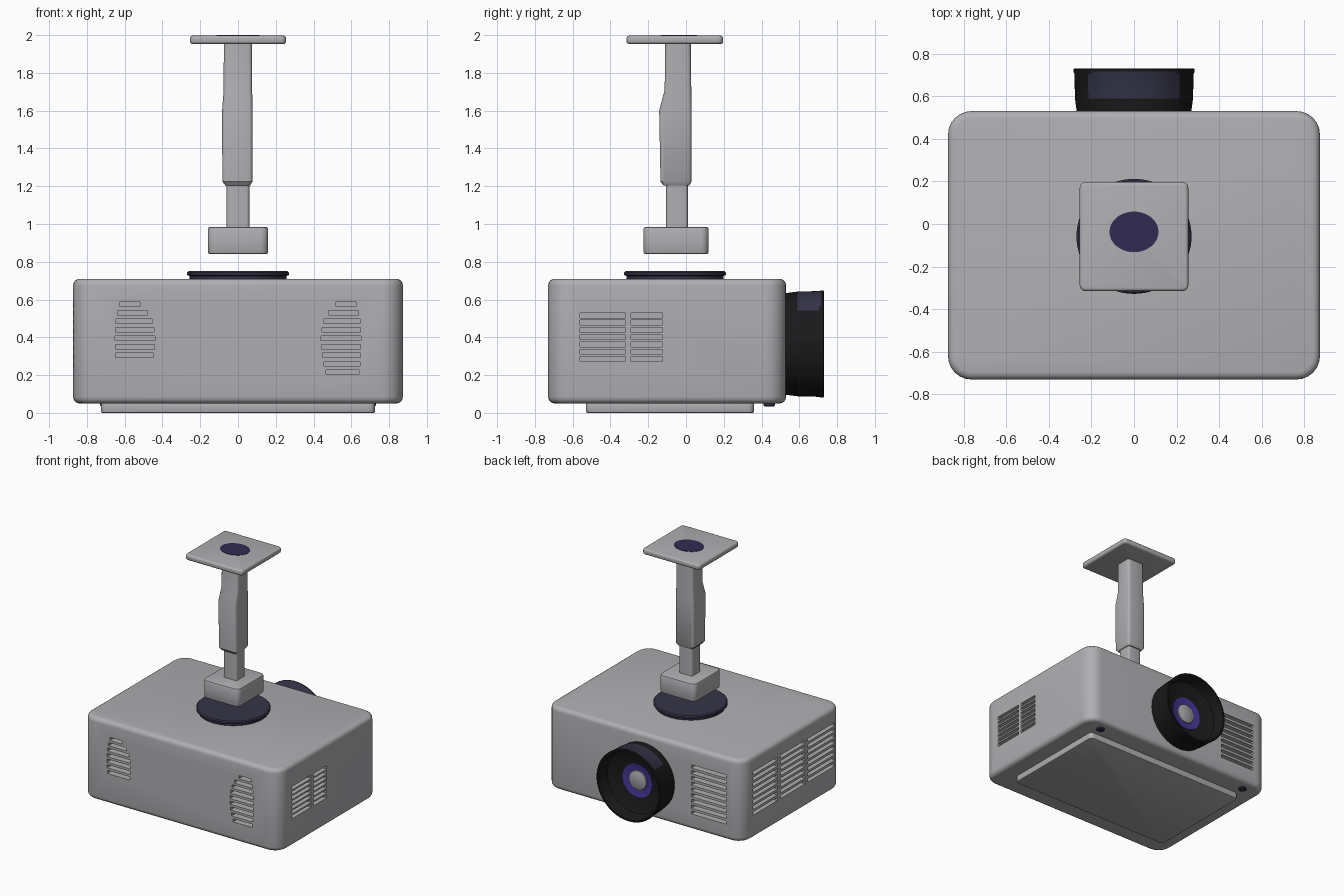
import bpy, bmesh, math
from mathutils import Matrix

if "Cube" in bpy.data.objects:
    bpy.data.objects.remove(bpy.data.objects["Cube"])


def material(name, rgb):
    m = bpy.data.materials.new(name)
    m.diffuse_color = (*rgb, 1)
    m.use_nodes = True
    m.node_tree.nodes["Principled BSDF"].inputs["Base Color"].default_value = m.diffuse_color
    return m


GREY = material("casing grey", (0.43, 0.43, 0.45))
PLUM = material("dark plum", (0.032, 0.024, 0.085))
SLATE = material("dark slate", (0.035, 0.034, 0.065))
BLACK = material("lens black", (0.010, 0.010, 0.011))
INDIGO = material("iris indigo", (0.055, 0.035, 0.30))
GLASS = material("lens glass grey", (0.36, 0.36, 0.39))


def finish(name, bm, mats, angle=35):
    bmesh.ops.remove_doubles(bm, verts=bm.verts, dist=1e-5)
    bmesh.ops.recalc_face_normals(bm, faces=bm.faces)
    me = bpy.data.meshes.new(name)
    bm.to_mesh(me)
    bm.free()
    ob = bpy.data.objects.new(name, me)
    bpy.context.collection.objects.link(ob)
    for m in mats:
        me.materials.append(m)
    smooth(ob, angle)
    return ob


def smooth(ob, angle=35):
    bpy.ops.object.select_all(action='DESELECT')
    ob.select_set(True)
    bpy.context.view_layer.objects.active = ob
    bpy.ops.object.shade_smooth_by_angle(angle=math.radians(angle))


def loft(name, rings, mat, n=6):
    """Skin rounded rectangles given as (z, x0, x1, y0, y1, corner radius)."""
    bm = bmesh.new()
    loops = []
    for z, x0, x1, y0, y1, r in rings:
        loop = []
        corners = ((x1 - r, y1 - r), (x0 + r, y1 - r), (x0 + r, y0 + r), (x1 - r, y0 + r))
        for q, (cx, cy) in enumerate(corners):
            for i in range(n + 1):
                a = math.pi / 2 * (q + i / n)
                loop.append(bm.verts.new((cx + r * math.cos(a), cy + r * math.sin(a), z)))
        loops.append(loop)
    for a, b in zip(loops, loops[1:]):
        for i in range(len(a)):
            j = (i + 1) % len(a)
            bm.faces.new((a[i], a[j], b[j], b[i]))
    bm.faces.new(loops[0][::-1])
    bm.faces.new(loops[-1])
    return finish(name, bm, [mat])


def soft_box(name, x, y, z, r, e, mat, steps=4):
    """Box with rounded upright corners (r) and rounded rims (e)."""
    rings = []
    for side in (0, 1):
        for i in range(steps + 1):
            a = math.pi / 2 * (i / steps if side == 0 else 1 - i / steps)
            d = e * (1 - math.sin(a))
            h = e * (1 - math.cos(a))
            zz = z[0] + h if side == 0 else z[1] - h
            rings.append((zz, x[0] + d, x[1] - d, y[0] + d, y[1] - d, r - d))
    return loft(name, rings, mat)


def lathe(name, profile, mats, segs=64, matrix=Matrix(), rule=None):
    """Spin (radius, height) points round z, then place with matrix."""
    bm = bmesh.new()
    vs = [bm.verts.new((r, 0, h)) for r, h in profile]
    es = [bm.edges.new(p) for p in zip(vs, vs[1:])]
    bmesh.ops.spin(bm, geom=vs + es, axis=(0, 0, 1), cent=(0, 0, 0),
                   angle=2 * math.pi, steps=segs)
    bmesh.ops.transform(bm, matrix=matrix, verts=bm.verts)
    bmesh.ops.remove_doubles(bm, verts=bm.verts, dist=1e-5)
    bmesh.ops.recalc_face_normals(bm, faces=bm.faces)
    if rule:
        for f in bm.faces:
            f.material_index = rule(f)
    return finish(name, bm, mats)


# main casing
body = soft_box("projector_casing", (-0.873, 0.873), (-0.73, 0.53), (0.05, 0.71), 0.11, 0.035, GREY)

# vent slots, gathered as boxes and cut from the casing
slots = []
DEEP, TALL = 0.05, 0.026
for side, low in ((-1, 0.28), (1, 0.19)):          # arched front vents
    z = 0.575
    while z > low - 0.01:
        t = (z - 0.39) / 0.215
        bulge = math.sqrt(max(0, 1 - t * t)) if t > 0 else 1 - 0.25 * t * t
        xa, xb = 0.60 - 0.16 * bulge, 0.60 + 0.05 * bulge
        xs = sorted((side * xa, side * xb))
        slots.append((xs, (-0.75, -0.73 + DEEP), z))
        z -= 0.045
for k in range(7):                                  # right side vent
    for ya, yb in ((-0.56, -0.32), (-0.29, -0.125)):
        slots.append(((0.873 - DEEP, 0.9), (ya, yb), 0.285 + 0.0385 * k))
for k in range(8):                                  # left side vent
    for ya, yb in ((-0.64, -0.30), (-0.26, 0.05), (0.09, 0.40)):
        slots.append(((-0.9, -0.873 + DEEP), (ya, yb), 0.25 + 0.046 * k))
for k in range(9):                                  # rear vent beside the lens
    slots.append(((-0.73, -0.42), (0.53 - DEEP, 0.56), 0.19 + 0.046 * k))

bm = bmesh.new()
for (x0, x1), (y0, y1), z in slots:
    m = Matrix.Translation(((x0 + x1) / 2, (y0 + y1) / 2, z)) @ Matrix.Diagonal((x1 - x0, y1 - y0, TALL, 1))
    bmesh.ops.create_cube(bm, size=1, matrix=m)
cutter = finish("vent_cutter", bm, [GREY])
cutter.hide_render = True
mod = body.modifiers.new("vents", 'BOOLEAN')
mod.operation, mod.solver, mod.object = 'DIFFERENCE', 'EXACT', cutter
bpy.ops.object.select_all(action='DESELECT')
body.select_set(True)
bpy.context.view_layer.objects.active = body
bpy.ops.object.modifier_apply(modifier=mod.name)
bpy.data.objects.remove(cutter)
smooth(body)

# base plate and small front feet
soft_box("base_plate", (-0.725, 0.725), (-0.53, 0.36), (0.0, 0.06), 0.03, 0.008, GREY, 2)
for s, side in ((-1, "left"), (1, "right")):
    lathe(side + "_foot", [(0, 0.035), (0.025, 0.035), (0.03, 0.04), (0.03, 0.06), (0, 0.06)],
          [SLATE], 20, Matrix.Translation((s * 0.70, 0.44, 0)))

# lens at the rear, facing +y
to_y = Matrix.Translation((0, 0, 0.365)) @ Matrix.Rotation(-math.pi / 2, 4, 'X')


def hood_colour(f):
    c, n = f.calc_center_median(), f.normal
    return 1 if 0.59 < c.y < 0.71 and n.z > 0.66 and c.z > 0.5 else 0


lathe("lens_hood", [(0.13, 0.50), (0.27, 0.50), (0.27, 0.535), (0.277, 0.59), (0.28, 0.705),
                    (0.284, 0.715), (0.284, 0.727), (0.28, 0.73), (0.268, 0.73), (0.25, 0.64),
                    (0.20, 0.62), (0.13, 0.61), (0.13, 0.50)],
      [BLACK, SLATE], 64, to_y, hood_colour)
lathe("lens_iris", [(0, 0.55), (0.132, 0.55), (0.132, 0.615), (0.08, 0.605), (0, 0.605)],
      [INDIGO], 48, to_y)
lathe("lens_glass", [(0, 0.60), (0.078, 0.60), (0.076, 0.615), (0.05, 0.625), (0, 0.63)],
      [GLASS], 32, to_y)

# ceiling mount: turntable disc, joint block, two-stage post, ceiling plate
lathe("mount_disc", [(0, 0.705), (0.255, 0.705), (0.258, 0.725), (0.27, 0.73), (0.27, 0.743),
                     (0.262, 0.75), (0, 0.75)],
      [SLATE], 64, Matrix.Translation((0, -0.058, 0)))
soft_box("joint_block", (-0.16, 0.16), (-0.225, 0.12), (0.84, 0.985), 0.04, 0.012, GREY, 2)
loft("lower_post", [(0.97, -0.06, 0.06, -0.105, 0.01, 0.015),
                    (1.24, -0.06, 0.06, -0.105, 0.01, 0.015)], GREY, 3)
loft("upper_post", [(1.205, -0.068, 0.065, -0.12, 0.018, 0.015),
                    (1.225, -0.083, 0.077, -0.135, 0.03, 0.02),
                    (1.60, -0.084, 0.077, -0.142, 0.03, 0.02),
                    (1.71, -0.076, 0.075, -0.113, 0.028, 0.02),
                    (1.97, -0.075, 0.075, -0.11, 0.025, 0.02)], GREY, 3)
soft_box("ceiling_plate", (-0.255, 0.255), (-0.315, 0.197), (1.953, 1.997), 0.028, 0.014, GREY, 3)
lathe("ceiling_plate_spot", [(0, 1.994), (0.115, 1.994), (0.115, 2.0), (0, 2.0)], [PLUM], 40,
      Matrix.Translation((0, -0.037, 0)) @ Matrix.Diagonal((1, 0.83, 1, 1)))
